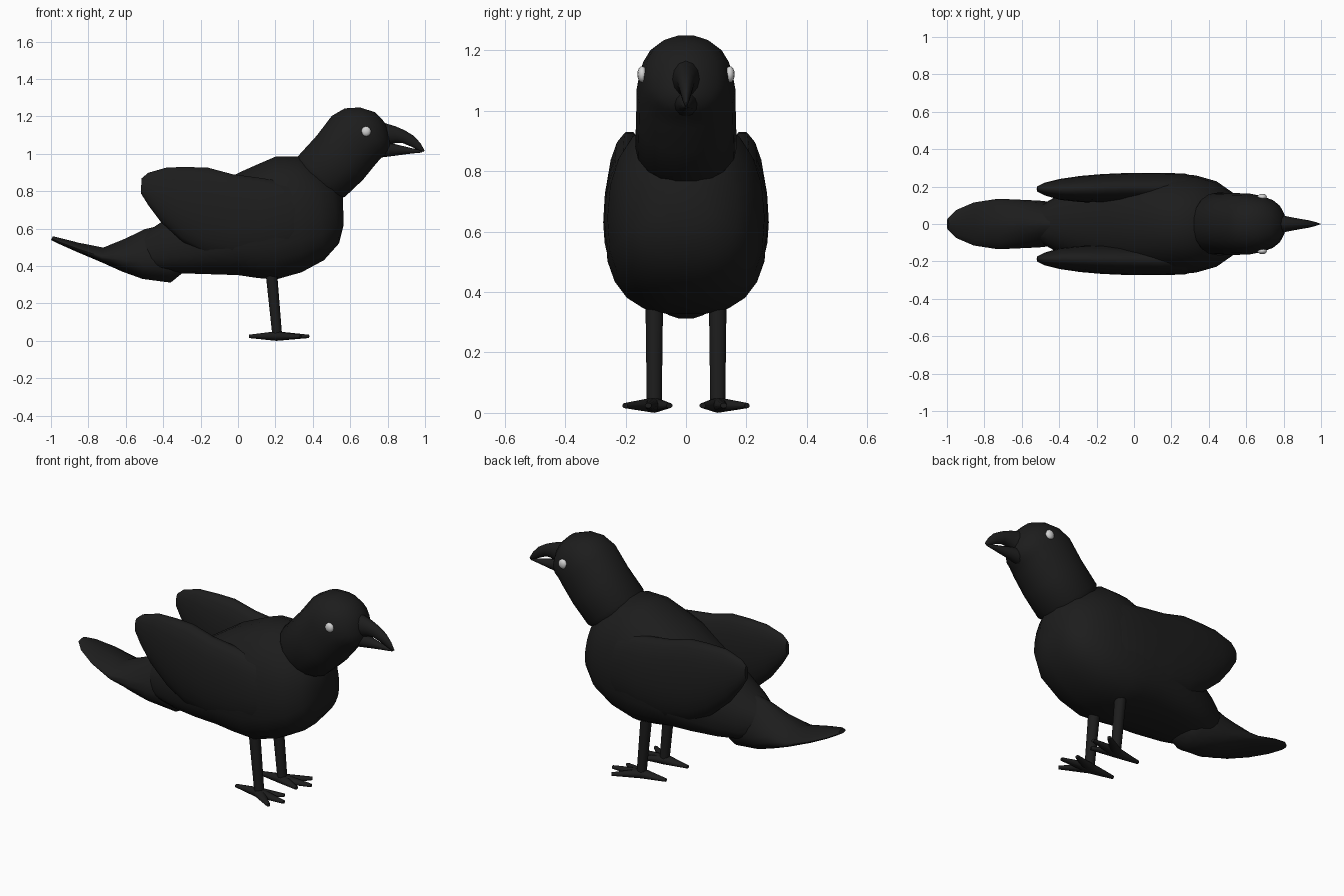
import bpy, bmesh, math
from mathutils import Vector

cube = bpy.data.objects.get("Cube")
if cube:
    bpy.data.objects.remove(cube, do_unlink=True)


def material(name, value):
    m = bpy.data.materials.new(name)
    m.use_nodes = True
    col = (value, value, value, 1)
    m.diffuse_color = col
    bsdf = next(n for n in m.node_tree.nodes if n.type == "BSDF_PRINCIPLED")
    bsdf.inputs["Base Color"].default_value = col
    return m


black = material("feather black", 0.012)
pale = material("eye pale grey", 0.65)


def finish(name, bm, mat, angle=50):
    bmesh.ops.recalc_face_normals(bm, faces=bm.faces)
    me = bpy.data.meshes.new(name)
    bm.to_mesh(me)
    bm.free()
    me.materials.append(mat)
    ob = bpy.data.objects.new(name, me)
    bpy.context.collection.objects.link(ob)
    bpy.ops.object.select_all(action="DESELECT")
    ob.select_set(True)
    bpy.context.view_layer.objects.active = ob
    bpy.ops.object.shade_smooth_by_angle(angle=math.radians(angle))
    return ob


def loft(name, rings, mid=0.5, upper=2.0, lower=2.0, n=18):
    """Skin rings of (top x, top z, bottom x, bottom z, half width, centre y).
    mid is the height of the widest line; upper and lower square off the
    two halves of the section."""
    bm = bmesh.new()
    loops = []
    for tx, tz, bx, bz, w, *cy in rings:
        y0 = cy[0] if cy else 0
        top, bot = Vector((tx, y0, tz)), Vector((bx, y0, bz))
        centre = bot.lerp(top, mid)
        loop = []
        for i in range(n):
            a = math.tau * i / n
            power = upper if math.sin(a) > 0 else lower
            c, s = (math.copysign(abs(f) ** (2 / power), f)
                    for f in (math.cos(a), math.sin(a)))
            p = centre.lerp(top if s > 0 else bot, abs(s))
            loop.append(bm.verts.new(p + Vector((0, c * w, 0))))
        loops.append(loop)
    for a, b in zip(loops, loops[1:]):
        for i in range(n):
            j = (i + 1) % n
            bm.faces.new((a[i], a[j], b[j], b[i]))
    bm.faces.new(loops[0])
    bm.faces.new(loops[-1])
    return finish(name, bm, black)


def limb(bm, start, end, r1, r2, flat=1.0):
    """Add a tapered rod, optionally flattened in z."""
    start, end = Vector(start), Vector(end)
    d = end - start
    made = bmesh.ops.create_cone(bm, cap_ends=True, segments=10,
                                 radius1=r1, radius2=r2, depth=d.length)
    turn = d.to_track_quat("Z", "Y")
    for v in made["verts"]:
        p = turn @ v.co
        p.z *= flat
        v.co = p + (start + end) / 2


# Torso, from rump to breast
loft("body", [
    (-.55, .54, -.55, .40, .07), (-.42, .63, -.42, .37, .145),
    (-.30, .70, -.30, .36, .195), (-.15, .80, -.15, .355, .238),
    (0, .90, 0, .35, .262), (.10, .945, .10, .335, .268),
    (.20, .988, .20, .325, .268), (.32, .99, .34, .365, .26),
    (.42, .93, .46, .43, .228), (.50, .87, .54, .52, .172),
    (.56, .79, .565, .62, .08)], mid=.45, upper=2.2, lower=2.7, n=22)

# Fanned tail, ridged above and widest near its underside
loft("tail", [
    (-.26, .52, -.30, .36, .09), (-.38, .63, -.36, .31, .11),
    (-.50, .60, -.51, .33, .125), (-.60, .55, -.62, .37, .13),
    (-.72, .50, -.73, .42, .135), (-.85, .525, -.86, .475, .115),
    (-.95, .55, -.95, .515, .075), (-.99, .56, -1, .54, .03)],
    mid=.35, upper=1.6, lower=2.2)

# Neck and head in one sweep
loft("head", [
    (.31, .95, .52, .75, .14), (.32, .99, .575, .77, .168),
    (.42, 1.10, .67, .86, .165), (.50, 1.205, .735, .94, .163),
    (.57, 1.245, .765, .975, .15), (.65, 1.25, .785, .99, .135),
    (.73, 1.225, .80, 1.01, .105), (.775, 1.18, .81, 1.03, .065),
    (.795, 1.15, .815, 1.06, .035)], upper=2.2, lower=2.2)

# Slightly open beak
loft("upper_beak", [
    (.72, 1.185, .74, 1.02, .06), (.79, 1.163, .80, 1.045, .046),
    (.84, 1.148, .845, 1.058, .036), (.89, 1.127, .88, 1.058, .028),
    (.94, 1.096, .925, 1.039, .02), (.975, 1.058, .965, 1.018, .011),
    (.998, 1.018, .99, 1.01, .002)], n=12)
loft("lower_beak", [
    (.70, 1.07, .72, .97, .05), (.78, 1.065, .775, .982, .042),
    (.84, 1.052, .84, .99, .028), (.93, 1.03, .93, 1.002, .016),
    (.985, 1.016, .985, 1.007, .004)], n=12)

for side, s in (("left", 1), ("right", -1)):
    # Folded wing, its lower edge sinking into the flank
    loft(side + "_wing", [
        (-.515, .87, -.52, .79, .014, s * .187),
        (-.48, .90, -.48, .725, .033, s * .187),
        (-.38, .93, -.41, .63, .056, s * .185),
        (-.27, .933, -.30, .53, .07, s * .187),
        (-.16, .93, -.18, .46, .077, s * .19),
        (-.03, .895, -.03, .43, .08, s * .193),
        (.12, .875, .12, .43, .08, s * .194),
        (.27, .85, .27, .46, .076, s * .194),
        (.38, .79, .38, .53, .055, s * .185),
        (.47, .71, .47, .60, .02, s * .165)], mid=.45)

    # Leg and four toes
    bm = bmesh.new()
    limb(bm, (.175, s * .105, .40), (.21, s * .105, .025), .031, .026)
    finish(side + "_leg", bm, black)
    bm = bmesh.new()
    for x, y in ((.38, .125), (.335, .202), (.335, .055), (.058, .1)):
        limb(bm, (.205, s * .105, .026), (x, s * y, .024), .032, .011, .8)
    finish(side + "_foot", bm, black)

    # Eye, standing proud of the cheek
    bm = bmesh.new()
    bmesh.ops.create_uvsphere(bm, u_segments=12, v_segments=8, radius=1)
    for v in bm.verts:
        v.co = Vector((.685 + v.co.x * .026, s * .145 + v.co.y * .016,
                       1.12 + v.co.z * .027))
    finish(side + "_eye", bm, pale)
